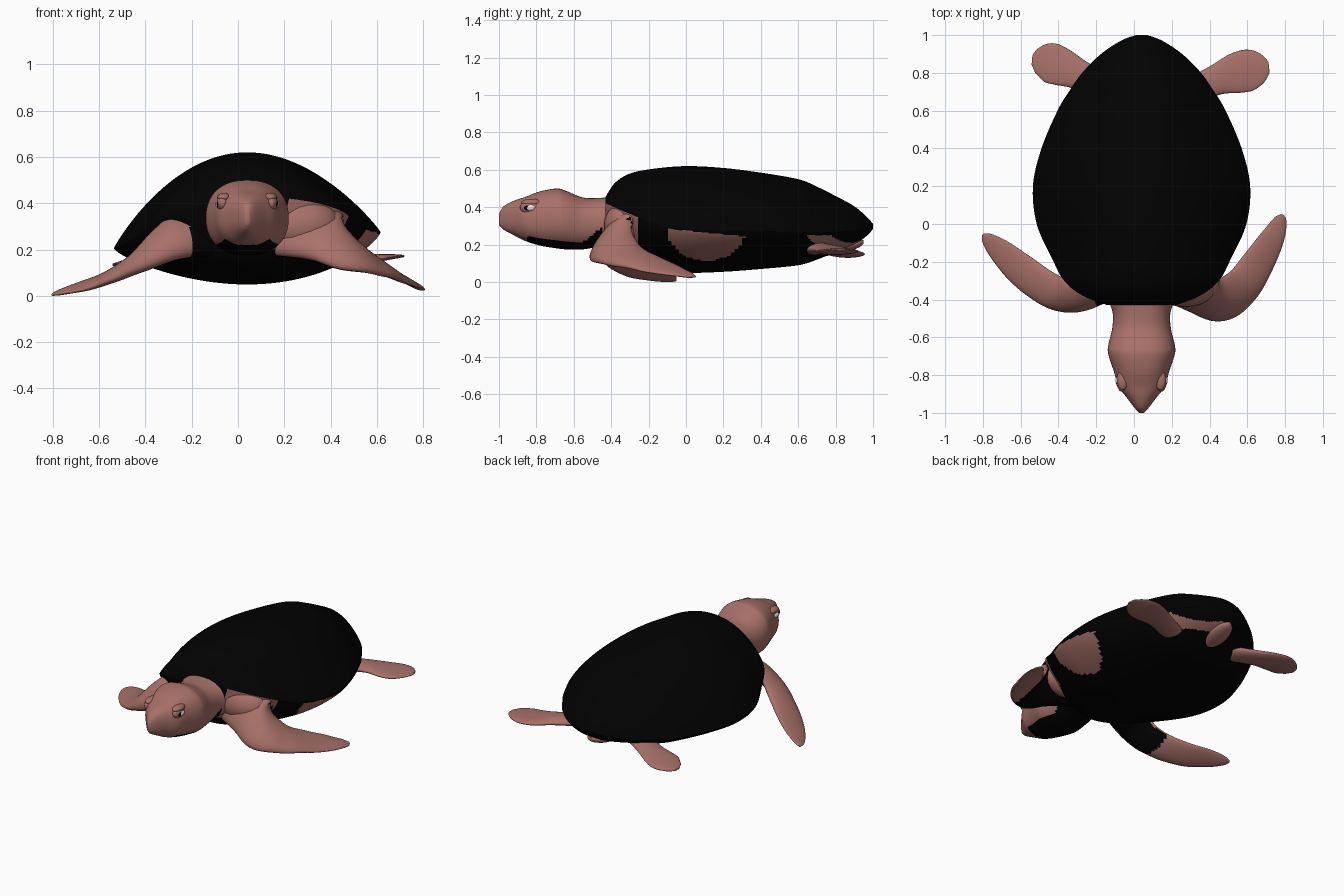
import bpy, bmesh, math
from mathutils import Vector

if "Cube" in bpy.data.objects:
    bpy.data.objects.remove(bpy.data.objects["Cube"], do_unlink=True)


def material(name, rgb):
    m = bpy.data.materials.new(name)
    m.use_nodes = True
    m.diffuse_color = (*rgb, 1)
    bsdf = next(n for n in m.node_tree.nodes if n.type == 'BSDF_PRINCIPLED')
    bsdf.inputs["Base Color"].default_value = (*rgb, 1)
    bsdf.inputs["Roughness"].default_value = 0.8
    return m


SKIN = material("dusty pink skin", (0.39, 0.165, 0.14))
BLACK = material("black shell", (0.0005, 0.0005, 0.0005))
WHITE = material("eye white", (0.8, 0.8, 0.78))
MID = 0.04  # centre line of the animal


def resample(stations, steps):
    """Catmull-Rom smoothing of a list of equal-length tuples."""
    pts = [stations[0], *stations, stations[-1]]
    out = []
    for p0, p1, p2, p3 in zip(pts, pts[1:], pts[2:], pts[3:]):
        for k in range(steps):
            u = k / steps
            out.append([0.5 * (2 * b + (c - a) * u + (2 * a - 5 * b + 4 * c - d) * u ** 2
                               + (3 * b - a - 3 * c + d) * u ** 3)
                        for a, b, c, d in zip(p0, p1, p2, p3)])
    out.append(list(stations[-1]))
    return out


def loft(name, rings, rule):
    """Skin closed rings; rule(centre, normal) is true on black faces."""
    bm = bmesh.new()
    rows = [[bm.verts.new(p) for p in ring] for ring in rings]
    n = len(rows[0])
    for a, b in zip(rows, rows[1:]):
        for i in range(n):
            j = (i + 1) % n
            bm.faces.new((a[i], a[j], b[j], b[i]))
    bm.faces.new(rows[0])
    bm.faces.new(rows[-1])
    bmesh.ops.recalc_face_normals(bm, faces=bm.faces)
    for f in bm.faces:
        f.smooth = True
        f.material_index = int(rule(f.calc_center_median(), f.normal))
    me = bpy.data.meshes.new(name)
    bm.to_mesh(me)
    bm.free()
    me.materials.append(SKIN)
    me.materials.append(BLACK)
    bpy.context.collection.objects.link(bpy.data.objects.new(name, me))


def angles(n):
    return [2 * math.pi * i / n for i in range(n)]


def ball(name, centre, size, mat):
    bm = bmesh.new()
    bmesh.ops.create_uvsphere(bm, u_segments=24, v_segments=14, radius=1)
    for v in bm.verts:
        v.co = Vector(c + s * q for c, s, q in zip(centre, size, v.co))
    for f in bm.faces:
        f.smooth = True
    me = bpy.data.meshes.new(name)
    bm.to_mesh(me)
    bm.free()
    me.materials.append(mat)
    bpy.context.collection.objects.link(bpy.data.objects.new(name, me))


# Shell and belly: y, half width, rim height, top height, belly height
BODY = [(-0.43, 0.18, 0.41, 0.455, 0.20), (-0.38, 0.31, 0.38, 0.53, 0.14),
        (-0.30, 0.41, 0.34, 0.58, 0.10), (-0.18, 0.475, 0.29, 0.605, 0.07),
        (0.0, 0.555, 0.25, 0.62, 0.05), (0.2, 0.575, 0.24, 0.61, 0.055),
        (0.4, 0.53, 0.24, 0.585, 0.07), (0.6, 0.445, 0.24, 0.55, 0.09),
        (0.7, 0.385, 0.24, 0.51, 0.12), (0.8, 0.315, 0.25, 0.46, 0.16),
        (0.9, 0.215, 0.26, 0.405, 0.20), (0.97, 0.11, 0.28, 0.345, 0.25),
        (1.0, 0.03, 0.295, 0.31, 0.285)]


def body_ring(s, n=144):
    y, w, rim, top, belly = s
    ring = []
    for a in angles(n):
        up = math.sin(a) > 0
        h = abs(math.sin(a)) ** (1.85 if up else 1.5)
        x = w * math.cos(a)
        roll = 0.06 * x * (1 - h)
        ring.append((MID + x, y, rim + roll + h * ((top if up else belly) - rim)))
    return ring


def body_black(c, n):
    if n.z > 0.15 or c.x < MID:
        return True
    side = ((c.y - 0.11) / 0.205) ** 2 + ((c.z - 0.27) / 0.155) ** 2 < 1 \
        and c.z < 0.275 - 0.1 * c.y
    chest = c.y < -0.26 and 0.2 < c.z < 0.42
    rump = 0.6 < c.y < 0.93 and 0.18 < c.z < 0.25 and math.sin(35 * c.y + 20 * c.x) > 0.2
    return not (side or chest or rump)


loft("shell_and_belly", [body_ring(s) for s in resample(BODY, 10)], body_black)
ball("left_shoulder", (0.27, -0.325, 0.305), (0.17, 0.115, 0.12), SKIN)

# Head and neck: y, half width, top height, bottom height
HEAD = [(-1.0, 0.012, 0.365, 0.305), (-0.975, 0.036, 0.405, 0.28), (-0.92, 0.078, 0.435, 0.25),
        (-0.86, 0.122, 0.455, 0.22), (-0.78, 0.147, 0.485, 0.195), (-0.69, 0.176, 0.50, 0.18),
        (-0.64, 0.176, 0.487, 0.175), (-0.55, 0.155, 0.452, 0.175),
        (-0.46, 0.155, 0.45, 0.19), (-0.36, 0.20, 0.46, 0.2)]


def head_ring(s, n=64):
    y, w, top, low = s
    mid, half = (top + low) / 2, (top - low) / 2
    ring = []
    for a in angles(n):
        c, q = math.cos(a), math.sin(a)
        ring.append((MID + w * math.copysign(abs(c) ** 0.85, c), y,
                     mid + half * math.copysign(abs(q) ** 0.9, q)))
    return ring


def head_black(c, n):
    throat = n.z < -0.7 and n.y > -0.36
    nape = -0.57 < c.y < -0.45 and c.x > MID and c.z < 0.2 + 0.75 * (c.y + 0.57)
    return throat or nape


loft("head_and_neck", [head_ring(s) for s in resample(HEAD, 8)], head_black)

# Eyes with brows
for side, label in ((1, "left"), (-1, "right")):
    ball(label + "_brow", (MID + side * 0.10, -0.825, 0.425), (0.03, 0.055, 0.02), SKIN)
    ball(label + "_eyelid", (MID + side * 0.105, -0.83, 0.40), (0.027, 0.058, 0.036), SKIN)
    ball(label + "_eye_rim", (MID + side * 0.113, -0.835, 0.398), (0.021, 0.040, 0.023), BLACK)
    ball(label + "_eye", (MID + side * 0.118, -0.83, 0.397), (0.02, 0.028, 0.019), WHITE)


def flipper(name, stations, rule, tilt=0.0):
    """Stations: x, y, z, half chord, half thickness; tilt drops the leading edge."""
    pts = resample(stations, 8)
    rings = []
    for i, (x, y, z, chord, thick) in enumerate(pts):
        a, b = pts[max(i - 1, 0)], pts[min(i + 1, len(pts) - 1)]
        across = Vector((b[1] - a[1], a[0] - b[0], 0)).normalized()
        across.z = tilt * across.y
        ring = []
        for t in angles(32):
            p = Vector((x, y, z)) + across * chord * math.cos(t)
            p.z = max(p.z + thick * math.sin(t), 0)
            ring.append(p)
        rings.append(ring)
    loft(name, rings, rule)


def root_black(c, n):
    under = n.z < -0.15 and n.y > -0.3 and abs(c.x - MID) < 0.5
    return under or -0.2 < c.x < MID


def never(c, n):
    return False


flipper("left_front_flipper", [
    (0.18, -0.29, 0.30, 0.11, 0.10), (0.34, -0.36, 0.275, 0.115, 0.085),
    (0.46, -0.40, 0.22, 0.115, 0.065), (0.57, -0.33, 0.153, 0.10, 0.042),
    (0.66, -0.20, 0.10, 0.085, 0.025), (0.735, -0.07, 0.062, 0.063, 0.015),
    (0.775, 0.02, 0.037, 0.035, 0.01), (0.785, 0.05, 0.03, 0.008, 0.005)], root_black, 0.8)
flipper("right_front_flipper", [
    (-0.12, -0.30, 0.26, 0.09, 0.075), (-0.27, -0.37, 0.25, 0.09, 0.08),
    (-0.38, -0.375, 0.195, 0.09, 0.07), (-0.48, -0.33, 0.125, 0.09, 0.042),
    (-0.60, -0.24, 0.067, 0.085, 0.024), (-0.71, -0.14, 0.035, 0.063, 0.014),
    (-0.775, -0.08, 0.017, 0.035, 0.009), (-0.80, -0.055, 0.008, 0.008, 0.005)],
    root_black, 0.55)

flipper("left_rear_flipper", [
    (0.28, 0.69, 0.18, 0.07, 0.035), (0.43, 0.76, 0.175, 0.08, 0.026),
    (0.53, 0.795, 0.165, 0.105, 0.02), (0.61, 0.815, 0.165, 0.11, 0.016),
    (0.675, 0.825, 0.17, 0.08, 0.01), (0.715, 0.83, 0.172, 0.03, 0.005)], never)
flipper("right_rear_flipper", [
    (-0.16, 0.72, 0.18, 0.07, 0.035), (-0.29, 0.79, 0.17, 0.08, 0.026),
    (-0.38, 0.83, 0.16, 0.10, 0.02), (-0.45, 0.855, 0.15, 0.105, 0.016),
    (-0.51, 0.865, 0.14, 0.07, 0.01), (-0.54, 0.868, 0.135, 0.025, 0.005)], never)

# Tail under the rear of the shell
flipper("tail", [(MID, 0.72, 0.18, 0.07, 0.045), (MID, 0.84, 0.19, 0.07, 0.035),
                 (MID, 0.92, 0.205, 0.045, 0.022), (MID, 0.95, 0.215, 0.01, 0.01)], never)
